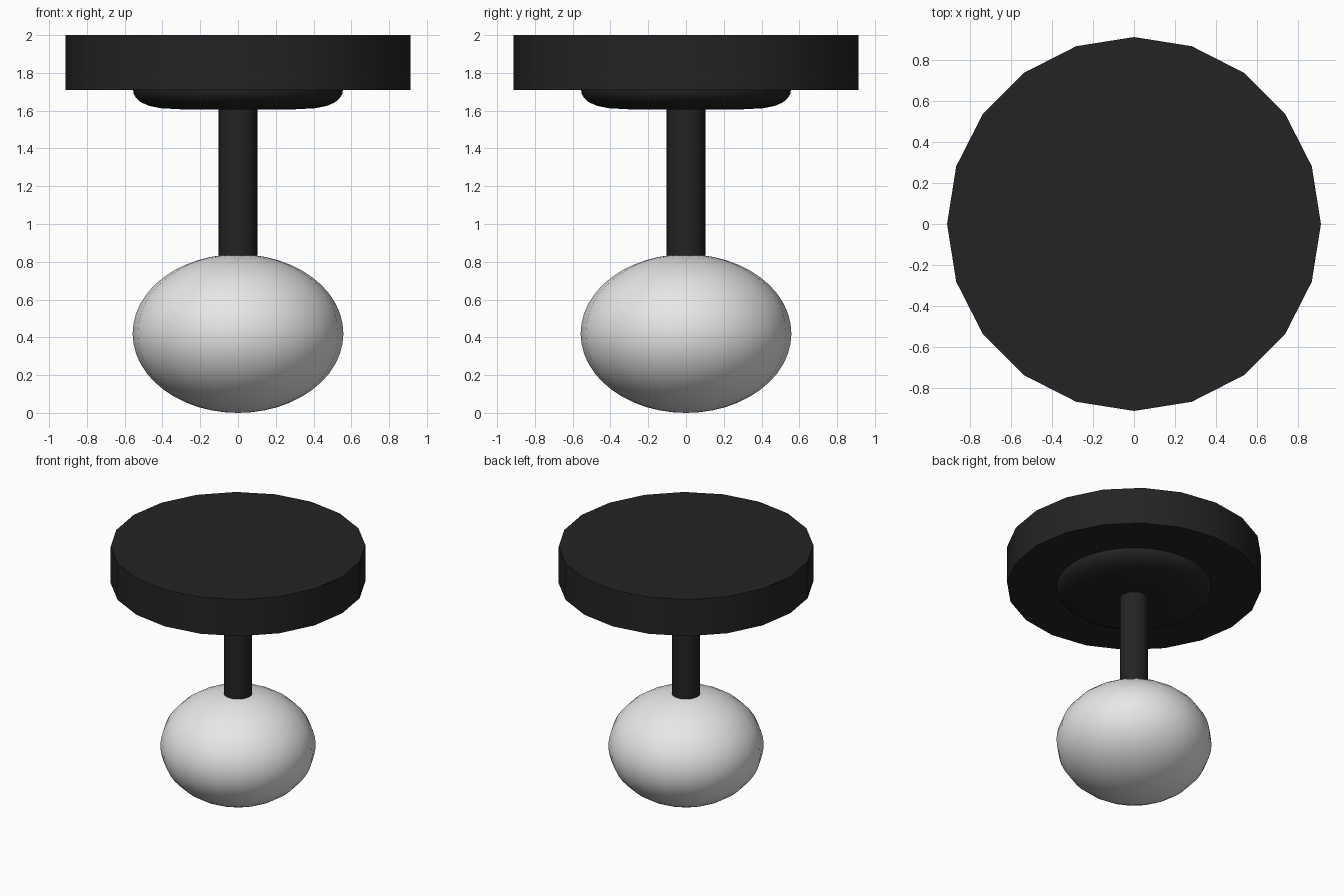
import bpy, math

cube = bpy.data.objects.get("Cube")
if cube:
    bpy.data.objects.remove(cube, do_unlink=True)


def material(name, rgb, roughness):
    mat = bpy.data.materials.new(name)
    mat.use_nodes = True
    colour = (*rgb, 1)
    mat.diffuse_color = colour
    shader = mat.node_tree.nodes["Principled BSDF"]
    shader.inputs["Base Color"].default_value = colour
    shader.inputs["Roughness"].default_value = roughness
    return mat


def finish(name, mat, angle=35):
    obj = bpy.context.object
    obj.name = obj.data.name = name
    obj.data.materials.append(mat)
    bpy.ops.object.shade_smooth_by_angle(angle=math.radians(angle))
    return obj


def cylinder(name, radius, bottom, top, sides, mat):
    # Rotate so that a corner lies on the x axis
    bpy.ops.mesh.primitive_cylinder_add(
        vertices=sides, radius=radius, depth=top - bottom,
        location=(0, 0, (bottom + top) / 2))
    return finish(name, mat)


def lathe(name, profile, sides, mat):
    # Revolve (radius, height) points about the z axis
    verts, faces = [], []
    for r, z in profile:
        for i in range(sides):
            a = math.tau * i / sides
            verts.append((r * math.cos(a), r * math.sin(a), z))
    for k in range(len(profile) - 1):
        for i in range(sides):
            j = (i + 1) % sides
            low, high = k * sides, (k + 1) * sides
            faces.append((low + i, low + j, high + j, high + i))
    last = (len(profile) - 1) * sides
    faces.append(tuple(reversed(range(sides))))
    faces.append(tuple(range(last, last + sides)))
    mesh = bpy.data.meshes.new(name)
    mesh.from_pydata(verts, [], faces)
    obj = bpy.data.objects.new(name, mesh)
    bpy.context.collection.objects.link(obj)
    bpy.ops.object.select_all(action="DESELECT")
    obj.select_set(True)
    bpy.context.view_layer.objects.active = obj
    return finish(name, mat)


black = material("matte black", (0.017, 0.017, 0.017), 0.6)
white = material("white glass", (0.8, 0.8, 0.8), 0.4)

# Faceted ceiling disc
cylinder("ceiling_disc", 0.914, 1.71, 2.0, 20, black)

# Rounded canopy under the disc
canopy = [(0.28, 1.606), (0.41, 1.613), (0.47, 1.625), (0.515, 1.645),
          (0.54, 1.668), (0.553, 1.69), (0.556, 1.715)]
lathe("canopy", canopy, 40, black)

# Stem reaching into the globe
cylinder("stem", 0.102, 0.78, 1.62, 32, black)

# Flattened globe
bpy.ops.mesh.primitive_uv_sphere_add(segments=20, ring_count=24, radius=1,
                                     location=(0, 0, 0.42))
bpy.context.object.scale = (0.558, 0.558, 0.42)
bpy.ops.object.transform_apply(location=False, rotation=False, scale=True)
finish("globe", white)
